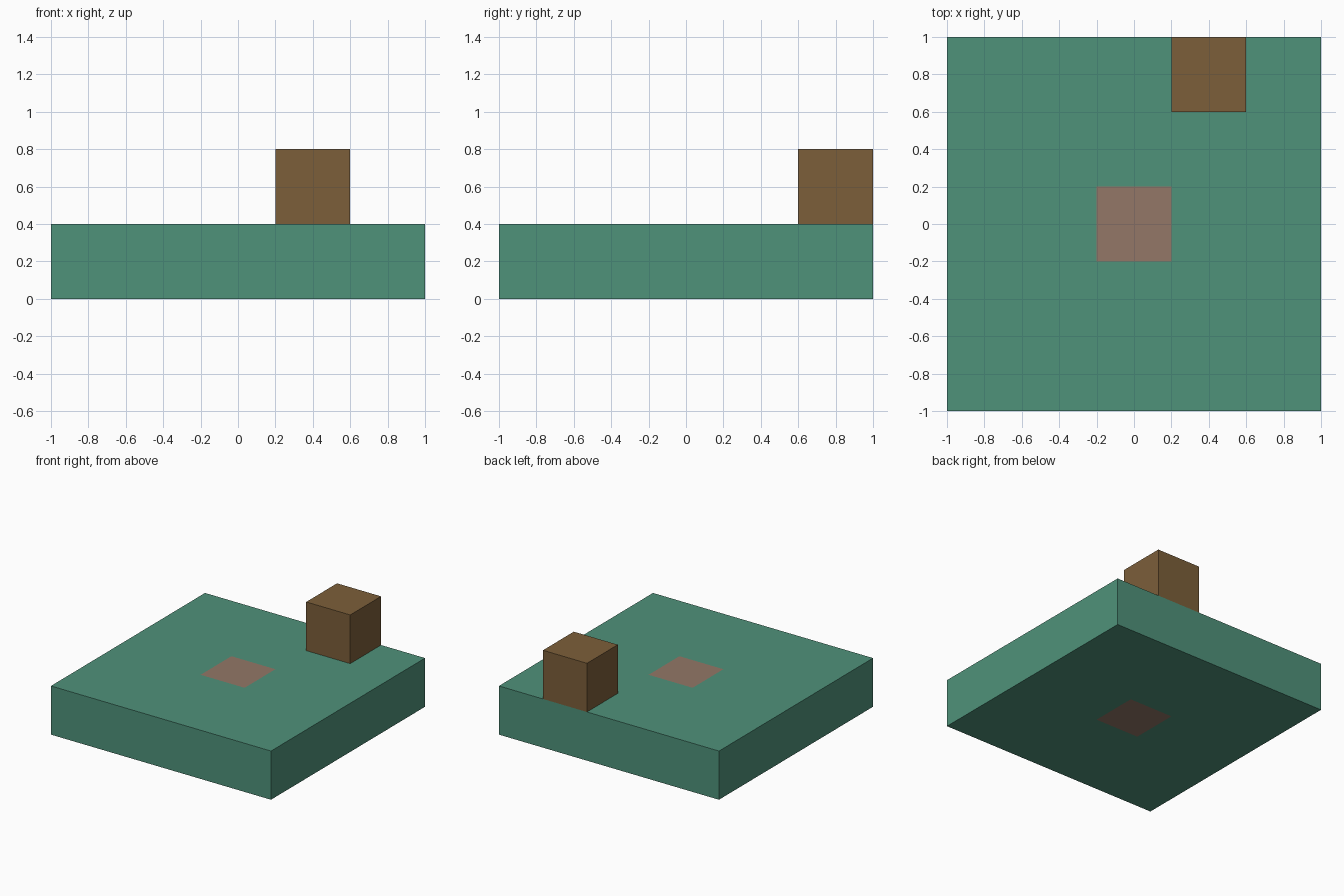
import bpy
import bmesh
from mathutils import Matrix, Vector

UNIT = 0.4  # edge of one block

default = bpy.data.objects.get("Cube")
if default:
    bpy.data.objects.remove(default, do_unlink=True)


def make_material(name, rgb):
    mat = bpy.data.materials.new(name)
    mat.use_nodes = True
    mat.diffuse_color = (*rgb, 1)
    mat.node_tree.nodes["Principled BSDF"].inputs["Base Color"].default_value = (*rgb, 1)
    return mat


def make_box(name, center, size, materials, inlay=None):
    """Box with an optional square inlay cut into its top and bottom."""
    bm = bmesh.new()
    bmesh.ops.create_cube(bm, size=1)
    bm.transform(Matrix.Translation(center) @ Matrix.Diagonal((*size, 1)))
    if inlay:
        for axis in (Vector((1, 0, 0)), Vector((0, 1, 0))):
            for side in (-1, 1):
                bmesh.ops.bisect_plane(bm, geom=bm.verts[:] + bm.edges[:] + bm.faces[:],
                                       plane_co=axis * side * inlay, plane_no=axis)
        for face in bm.faces:
            c = face.calc_center_median()
            if abs(c.x) < inlay and abs(c.y) < inlay:
                face.material_index = 1
    mesh = bpy.data.meshes.new(name)
    bm.to_mesh(mesh)
    bm.free()
    for mat in materials:
        mesh.materials.append(mat)
    obj = bpy.data.objects.new(name, mesh)
    bpy.context.collection.objects.link(obj)
    return obj


green = make_material("muted green", (0.078, 0.287, 0.195))
brown = make_material("wood brown", (0.202, 0.114, 0.042))
pink = make_material("dusty pink", (0.292, 0.185, 0.136))

# Square slab with a coloured centre tile
make_box("base_slab", (0, 0, UNIT / 2), (2, 2, UNIT), [green, pink], inlay=UNIT / 2)

# Single block standing at the back edge
make_box("brown_block", (UNIT, 2 * UNIT, 1.5 * UNIT), (UNIT, UNIT, UNIT), [brown])
